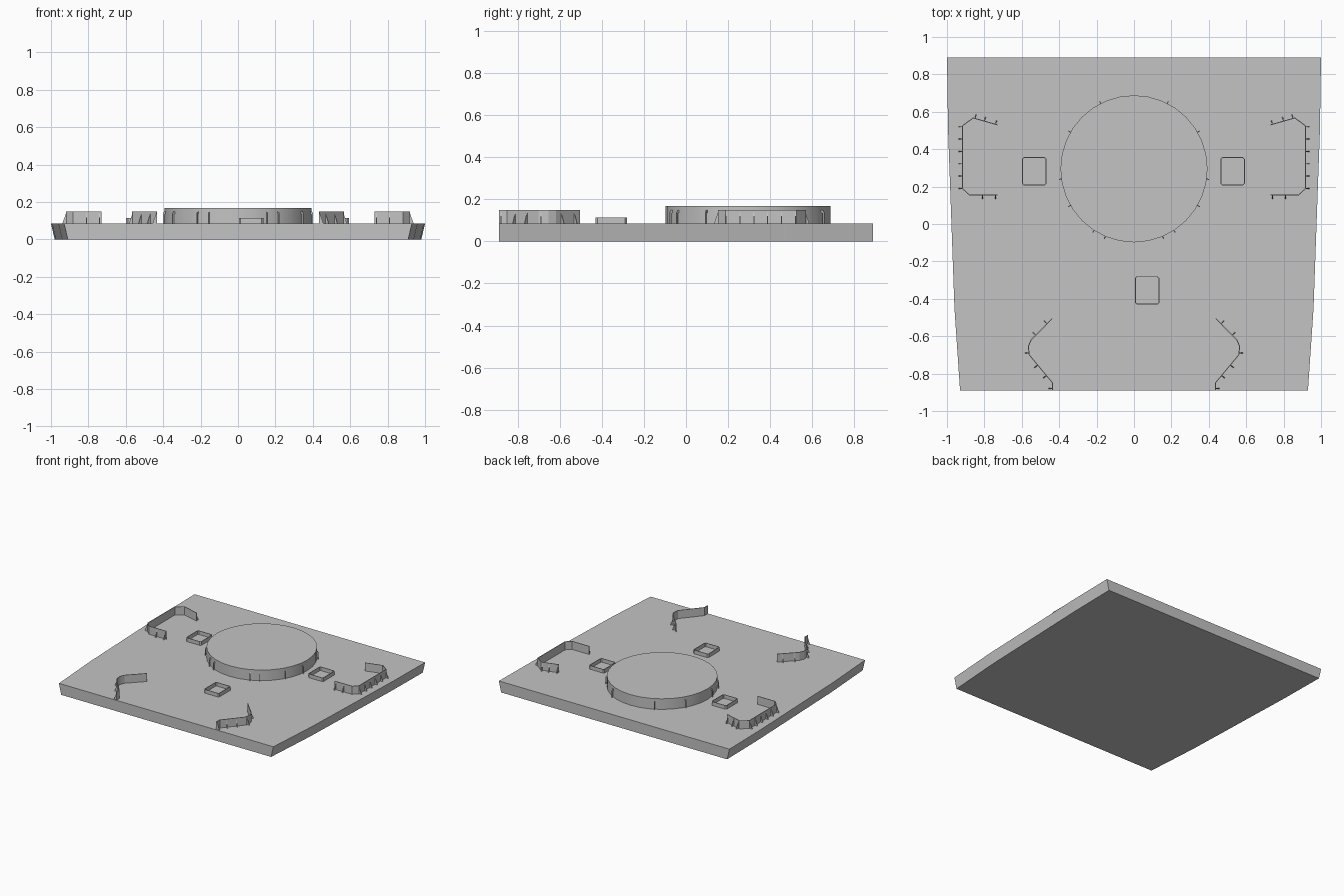
import bpy, bmesh
from math import sin, cos, radians
from mathutils import Vector

cube = bpy.data.objects.get("Cube")
if cube:
    bpy.data.objects.remove(cube, do_unlink=True)

stone = bpy.data.materials.new("plain grey")
stone.use_nodes = True
colour = (0.55, 0.55, 0.55, 1)
stone.diffuse_color = colour
stone.node_tree.nodes["Principled BSDF"].inputs["Base Color"].default_value = colour

DECK = 0.085
WALL_TOP = 0.149
THICK = 0.005


def finish(name, bm):
    bmesh.ops.recalc_face_normals(bm, faces=bm.faces)
    mesh = bpy.data.meshes.new(name)
    bm.to_mesh(mesh)
    bm.free()
    mesh.materials.append(stone)
    obj = bpy.data.objects.new(name, mesh)
    bpy.context.collection.objects.link(obj)
    return obj


def loft(bm, lower, upper):
    """Closed solid between two matching loops."""
    a = [bm.verts.new(p) for p in lower]
    b = [bm.verts.new(p) for p in upper]
    bm.faces.new(a)
    bm.faces.new(b)
    for i in range(len(a)):
        j = (i + 1) % len(a)
        bm.faces.new((a[i], a[j], b[j], b[i]))


def plate(bm, spot, out, profile):
    """Thin upright plate: profile is (outward distance, height)."""
    out = Vector((out[0], out[1], 0)).normalized()
    side = Vector((-out.y, out.x, 0)) * THICK / 2
    pts = [Vector((spot[0], spot[1], z)) + out * r for r, z in profile]
    loft(bm, [p - side for p in pts], [p + side for p in pts])


def wall(bm, path, low, high, closed=False):
    """Thin upright wall with mitred corners along a path."""
    pts = [Vector(p) for p in path]
    n = len(pts)
    rims = []
    for i, p in enumerate(pts):
        before = pts[i - 1] if closed or i else None
        after = pts[(i + 1) % n] if closed or i < n - 1 else None
        d1 = (p - before).normalized() if before is not None else (after - p).normalized()
        d2 = (after - p).normalized() if after is not None else d1
        n1, n2 = Vector((-d1.y, d1.x)), Vector((-d2.y, d2.x))
        m = (n1 + n2).normalized()
        off = m * (THICK / 2 / m.dot(n1))
        rims.append([bm.verts.new((q.x, q.y, z)) for q in (p - off, p + off) for z in (low, high)])
    for i in range(n if closed else n - 1):
        a, b = rims[i], rims[(i + 1) % n]
        for s, t in ((0, 1), (1, 3), (3, 2), (2, 0)):
            bm.faces.new((a[s], a[t], b[t], b[s]))
    if not closed:
        for r in (rims[0], rims[-1]):
            bm.faces.new((r[0], r[1], r[3], r[2]))


# Deck slab with gently bowed, undercut sides
edge = [(0.93, -0.89), (0.96, -0.45), (0.976, 0), (0.994, 0.5), (1, 0.89)]


def outline(inset, z):
    right = [(x - inset, y, z) for x, y in edge]
    return right + [(-x, y, z) for x, y, z in reversed(right)]


bm = bmesh.new()
loft(bm, outline(0.02, 0), outline(0, DECK))
finish("deck_slab", bm)

# Round raised platform
CENTRE, RADIUS, SIDES = Vector((0, 0.295)), 0.393, 32
bm = bmesh.new()
rings = [[(CENTRE.x + RADIUS * cos(radians(360 * i / SIDES)),
           CENTRE.y + RADIUS * sin(radians(360 * i / SIDES)), z) for i in range(SIDES)]
         for z in (DECK - 0.002, 0.168)]
loft(bm, *rings)
platform = finish("round_platform", bm)
bpy.context.view_layer.objects.active = platform
platform.select_set(True)
bpy.ops.object.shade_smooth_by_angle(angle=radians(30))
platform.select_set(False)

# Hooked posts around the platform
hook = [(-0.005, 0.138), (-0.005, 0.148), (0.006, 0.15), (0.014, 0.138),
        (0.014, DECK), (0.006, DECK), (0.006, 0.134)]
bm = bmesh.new()
for angle in (63, 30, -8, -30, -57, -67):
    for side in (-1, 1):
        d = Vector((side * cos(radians(angle)), sin(radians(angle))))
        plate(bm, CENTRE + d * RADIUS * 0.996, d, hook)
finish("platform_hooks", bm)

# Open square hatch frames
for name, x, y in (("hatch_right", -0.533, 0.282), ("hatch_left", 0.527, 0.282),
                   ("hatch_front", 0.07, -0.355)):
    bm = bmesh.new()
    w, h, c = 0.063, 0.073, 0.008
    corner = [(w - c, -h), (w, c - h), (w, h - c), (w - c, h),
              (c - w, h), (-w, h - c), (-w, c - h), (c - w, -h)]
    wall(bm, [(x + px, y + py) for px, py in corner], DECK, 0.114, closed=True)
    finish(name, bm)

# Barricades with triangular braces on their outer side, mirrored left and right
brace = [(0, DECK), (0.022, DECK), (0.003, 0.138), (0, 0.138)]
back_path = [(0.73, 0.53), (0.86, 0.567), (0.917, 0.525), (0.917, 0.19),
             (0.88, 0.155), (0.73, 0.155)]
back_braces = [((0.917, 0.52 - 0.066 * i), (1, 0)) for i in range(6)]
back_braces += [((x, 0.53 + (x - 0.73) * 0.285), (-0.27, 1)) for x in (0.74, 0.80, 0.85)]
back_braces += [((x, 0.155), (0, -1)) for x in (0.74, 0.81)]
front_path = [(0.437, -0.505), (0.55, -0.62), (0.565, -0.655), (0.56, -0.70),
              (0.435, -0.85), (0.435, -0.888)]
front_braces = [((0.465, -0.533), (1, 1)), ((0.525, -0.595), (1, 1)), ((0.561, -0.69), (1, 0)),
                ((0.515, -0.754), (1, -0.8)), ((0.468, -0.81), (1, -0.8)), ((0.435, -0.88), (1, 0))]

for name, path, braces in (("back_barricade", back_path, back_braces),
                           ("front_barricade", front_path, front_braces)):
    for label, side in (("left", 1), ("right", -1)):
        bm = bmesh.new()
        wall(bm, [(side * x, y) for x, y in path], DECK, WALL_TOP)
        for (x, y), (dx, dy) in braces:
            plate(bm, (side * x, y), (side * dx, dy), brace)
        finish(f"{name}_{label}", bm)
